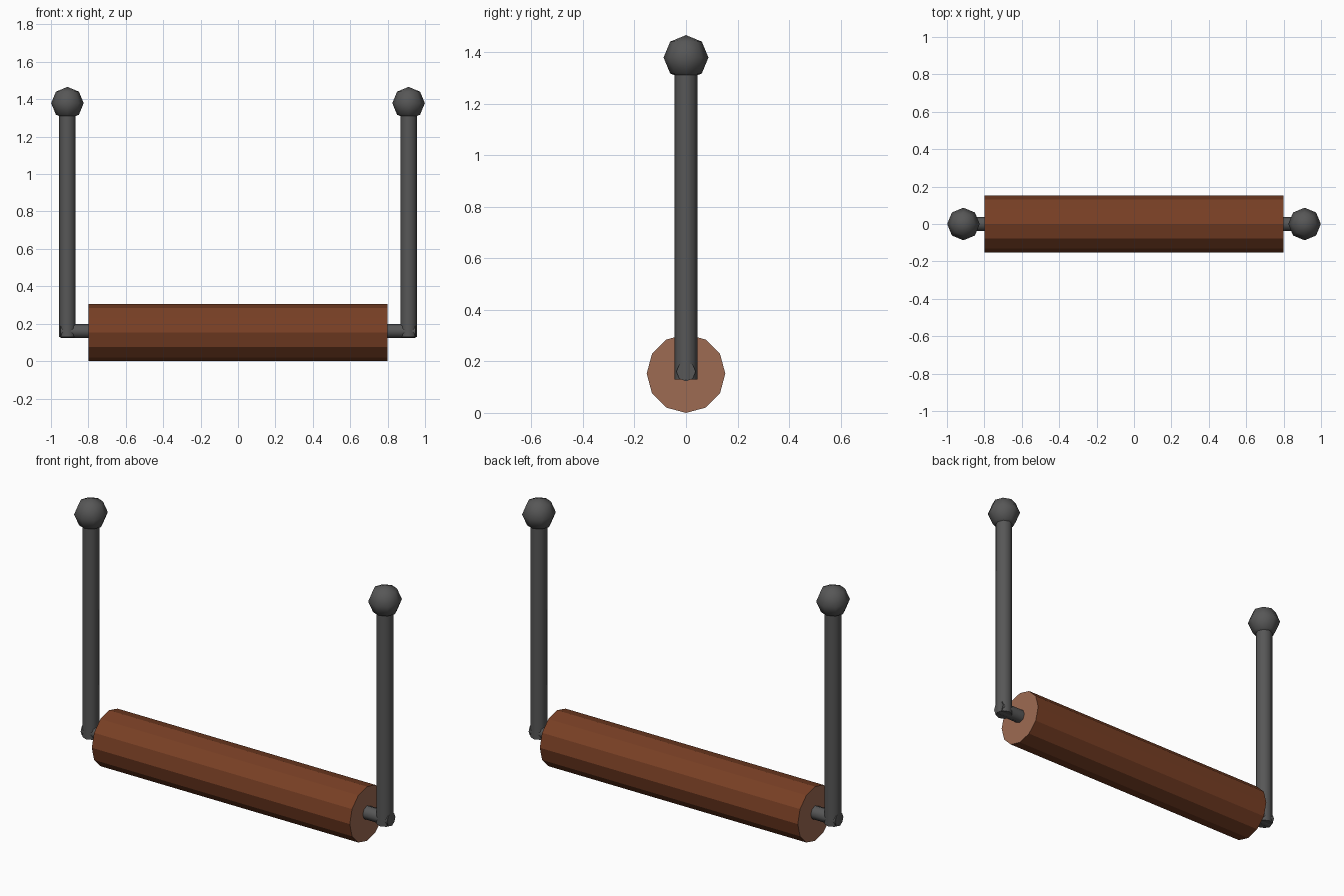
import bpy, bmesh, math
from mathutils import Matrix

if "Cube" in bpy.data.objects:
    bpy.data.objects.remove(bpy.data.objects["Cube"])


def material(name, rgb):
    m = bpy.data.materials.new(name)
    m.diffuse_color = (*rgb, 1)
    m.use_nodes = True
    m.node_tree.nodes["Principled BSDF"].inputs["Base Color"].default_value = m.diffuse_color
    return m


BARK = material("brown wood", (0.19, 0.05, 0.018))
CUT = material("cut wood end", (0.34, 0.145, 0.085))
IRON = material("dark iron", (0.095, 0.095, 0.095))


def make_object(name, bm, mats, smooth=False):
    for f in bm.faces:
        f.smooth = smooth and len(f.verts) <= 4
    mesh = bpy.data.meshes.new(name)
    bm.to_mesh(mesh)
    bm.free()
    for m in mats:
        mesh.materials.append(m)
    obj = bpy.data.objects.new(name, mesh)
    bpy.context.collection.objects.link(obj)
    return obj


def cylinder(radius, length, sides, centre, along_x=False):
    bm = bmesh.new()
    rot = Matrix.Rotation(math.pi / 2, 4, 'Y') if along_x else Matrix()
    bmesh.ops.create_cone(bm, cap_ends=True, segments=sides, radius1=radius,
                          radius2=radius, depth=length,
                          matrix=Matrix.Translation(centre) @ rot)
    return bm


AXLE_Z = 0.1525
ROD_X = 0.912

# Log roller with pale cut ends
bm = cylinder(0.1525, 1.6, 12, (0, 0, AXLE_Z), True)
for f in bm.faces:
    f.material_index = 1 if len(f.verts) > 4 else 0
make_object("log", bm, [BARK, CUT])

for side, s in (("left", -1), ("right", 1)):
    # Short axle from log end to rod
    make_object(side + "_axle",
                cylinder(0.0375, 0.165, 8, (s * 0.8675, 0, 0.16), True),
                [IRON], True)
    # Upright rod
    make_object(side + "_rod",
                cylinder(0.0445, 1.24, 8, (s * ROD_X, 0, 0.75 - 0.001)),
                [IRON], True)
    # Ball knob on top
    bm = bmesh.new()
    bmesh.ops.create_uvsphere(bm, u_segments=8, v_segments=4, radius=0.087,
                              matrix=Matrix.Translation((s * ROD_X, 0, 1.379)))
    make_object(side + "_knob", bm, [IRON], True)
